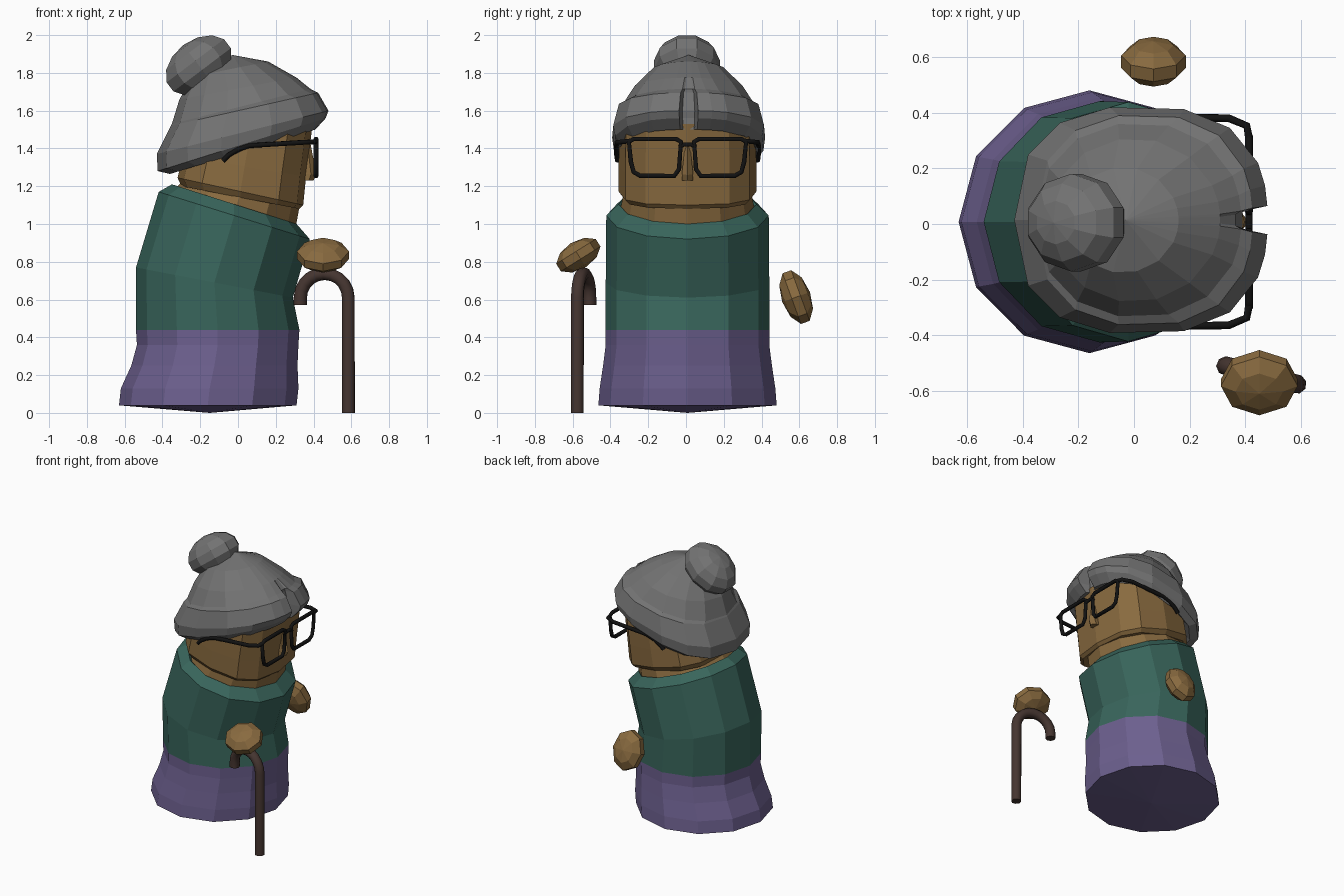
import bpy
import math
from math import sin, cos, radians, pi

if "Cube" in bpy.data.objects:
    bpy.data.objects.remove(bpy.data.objects["Cube"])

CY = 0.008  # shared centre line in y


def material(name, rgb):
    m = bpy.data.materials.new(name)
    m.diffuse_color = (*rgb, 1)
    m.use_nodes = True
    m.node_tree.nodes["Principled BSDF"].inputs["Base Color"].default_value = m.diffuse_color
    return m


TEAL = material("teal_wool", (0.04, 0.13, 0.105))
PURPLE = material("purple_cloth", (0.15, 0.115, 0.27))
SKIN = material("skin", (0.25, 0.145, 0.05))
WOOD = material("dark_wood", (0.06, 0.036, 0.03))
BLACK = material("black_frame", (0.006, 0.006, 0.006))
GREY = material("grey_hair", (0.17, 0.17, 0.17))

ROUND = [i * 30 for i in range(12)]


def power(v, e):
    return math.copysign(abs(v) ** e, v) if abs(v) > 1e-6 else 0.0


def ring(xb, zb, xf, zf, w, p=2.0, angles=ROUND, notch=0.0, cy=CY):
    """Tilted superellipse from back point (xb, zb) to front point (xf, zf)."""
    pts = []
    for a in angles:
        c, s = power(cos(radians(a)), 2 / p), power(sin(radians(a)), 2 / p)
        t = (c + 1) / 2
        x = xb + (xf - xb) * t
        if min(a, 360 - a) < 3:
            x -= notch
        pts.append((x, cy + w * s, zb + (zf - zb) * t))
    return pts


def loft(name, rings, mat, bottom=None, top=None):
    n = len(rings[0])
    verts = [p for r in rings for p in r]
    faces = []
    for k in range(len(rings) - 1):
        for i in range(n):
            j = (i + 1) % n
            faces.append((k * n + i, k * n + j, k * n + n + j, k * n + n + i))
    last = (len(rings) - 1) * n
    if bottom:
        verts.append(bottom)
        faces += [((i + 1) % n, i, len(verts) - 1) for i in range(n)]
    else:
        faces.append(tuple(reversed(range(n))))
    if top:
        verts.append(top)
        faces += [(last + i, last + (i + 1) % n, len(verts) - 1) for i in range(n)]
    else:
        faces.append(tuple(range(last, last + n)))
    me = bpy.data.meshes.new(name)
    me.from_pydata(verts, [], faces)
    me.materials.append(mat)
    ob = bpy.data.objects.new(name, me)
    bpy.context.collection.objects.link(ob)
    return ob


def ball(name, loc, scale, rot, mat, seg=8, rings=5):
    bpy.ops.mesh.primitive_uv_sphere_add(segments=seg, ring_count=rings, location=loc, rotation=rot)
    ob = bpy.context.object
    ob.name = name
    ob.scale = scale
    ob.data.materials.append(mat)
    return ob


def tube(name, pts, radius, mat, cyclic=False, res=1):
    cu = bpy.data.curves.new(name, 'CURVE')
    cu.dimensions = '3D'
    cu.bevel_depth = radius
    cu.bevel_resolution = res
    cu.use_fill_caps = True
    sp = cu.splines.new('POLY')
    sp.points.add(len(pts) - 1)
    for q, p in zip(sp.points, pts):
        q.co = (*p, 1)
    sp.use_cyclic_u = cyclic
    ob = bpy.data.objects.new(name, cu)
    bpy.context.collection.objects.link(ob)
    cu.materials.append(mat)
    bpy.ops.object.select_all(action='DESELECT')
    ob.select_set(True)
    bpy.context.view_layer.objects.active = ob
    bpy.ops.object.convert(target='MESH')
    return ob


# Skirt
loft("skirt", [
    ring(-0.63, 0.04, 0.31, 0.04, 0.472),
    ring(-0.62, 0.13, 0.32, 0.13, 0.465),
    ring(-0.565, 0.25, 0.315, 0.25, 0.447),
    ring(-0.535, 0.36, 0.32, 0.36, 0.433),
    ring(-0.54, 0.44, 0.325, 0.44, 0.433)], PURPLE, bottom=(-0.15, CY, 0.0))

# Jumper with turned-in collar
loft("jumper", [
    ring(-0.54, 0.44, 0.325, 0.44, 0.433),
    ring(-0.54, 0.77, 0.29, 0.61, 0.433),
    ring(-0.42, 1.17, 0.38, 0.92, 0.43),
    ring(-0.35, 1.21, 0.31, 1.0, 0.365),
    ring(-0.32, 1.17, 0.28, 0.97, 0.33)], TEAL)

# Neck
loft("neck", [
    ring(-0.34, 1.18, 0.305, 0.98, 0.355),
    ring(-0.30, 1.22, 0.325, 1.09, 0.34)], SKIN)

# Head
loft("head", [
    ring(-0.30, 1.20, 0.325, 1.08, 0.34, 2.8),
    ring(-0.32, 1.245, 0.345, 1.10, 0.365, 2.8),
    ring(-0.29, 1.36, 0.36, 1.25, 0.365, 2.8),
    ring(-0.25, 1.50, 0.395, 1.53, 0.36, 2.8)], SKIN)

# Nose
loft("nose", [
    ring(0.30, 1.23, 0.40, 1.23, 0.035, 2, range(0, 360, 60)),
    ring(0.30, 1.27, 0.415, 1.26, 0.035, 2, range(0, 360, 60)),
    ring(0.32, 1.42, 0.385, 1.42, 0.015, 2, range(0, 360, 60))], SKIN)

# Hair: swept cap with a front parting and a stepped lower roll
half = [2.4, 4.2, 13, 25, 50, 75, 100, 125, 150]
HAIR = half + [180] + [360 - a for a in reversed(half)]


def hair_ring(xb, zb, xf, zf, w, p=2.5, notch=0.0):
    return ring(xb, zb, xf, zf, w, p, HAIR, notch, 0.014)


loft("hair", [
    hair_ring(-0.28, 1.32, 0.36, 1.50, 0.34, notch=0.02),
    hair_ring(-0.36, 1.265, 0.41, 1.50, 0.365, notch=0.02),
    hair_ring(-0.425, 1.28, 0.465, 1.56, 0.40, notch=0.08),
    hair_ring(-0.43, 1.37, 0.48, 1.60, 0.41, notch=0.09),
    hair_ring(-0.355, 1.52, 0.425, 1.695, 0.38, 2.4, notch=0.06),
    hair_ring(-0.35, 1.53, 0.385, 1.715, 0.35, 2.2, notch=0.02),
    hair_ring(-0.31, 1.66, 0.31, 1.775, 0.295, 2),
    hair_ring(-0.24, 1.78, 0.16, 1.86, 0.19, 2)], GREY, top=(-0.03, 0.014, 1.895))
ball("hair_bun", (-0.208, 0.005, 1.84), (0.205, 0.18, 0.135), (0, radians(-37), 0), GREY, 10, 7)

# Glasses
for side, s in (("left", -1), ("right", 1)):
    lens = [(0.31, 1.435), (0.285, 1.45), (0.06, 1.45), (0.035, 1.435), (0.045, 1.29),
            (0.07, 1.255), (0.25, 1.255), (0.285, 1.275), (0.30, 1.33)]
    tube(f"{side}_lens_frame", [(0.413, CY + s * y, z) for y, z in lens], 0.014, BLACK, True)
    arm = [(0.413, 0.30, 1.44), (0.405, 0.345, 1.435), (0.34, 0.372, 1.432), (0.06, 0.376, 1.415),
           (0.0, 0.376, 1.395), (-0.05, 0.374, 1.365), (-0.08, 0.37, 1.335)]
    tube(f"{side}_glasses_arm", [(x, CY + s * y, z) for x, y, z in arm], 0.014, BLACK)
tube("glasses_bridge", [(0.413, CY + y, z) for y, z in
                        ((-0.045, 1.405), (-0.02, 1.42), (0.02, 1.42), (0.045, 1.405))], 0.013, BLACK)

# Walking cane: hook swings slightly towards the body
cane = [(0.33, 0.57)]
cane += [(0.457 - 0.127 * cos(pi * i / 10), 0.61 + 0.127 * sin(pi * i / 10)) for i in range(11)]
cane += [(0.585, 0.0)]
tube("cane", [(x, -0.575 + 0.065 * (0.585 - x) / 0.255, z) for x, z in cane], 0.035, WOOD, res=2)

# Floating hands
ball("cane_hand", (0.45, -0.57, 0.835), (0.145, 0.13, 0.075), (radians(32), 0, 0), SKIN)
ball("free_hand", (0.07, 0.583, 0.613), (0.122, 0.15, 0.078), (radians(110), 0, 0), SKIN)
